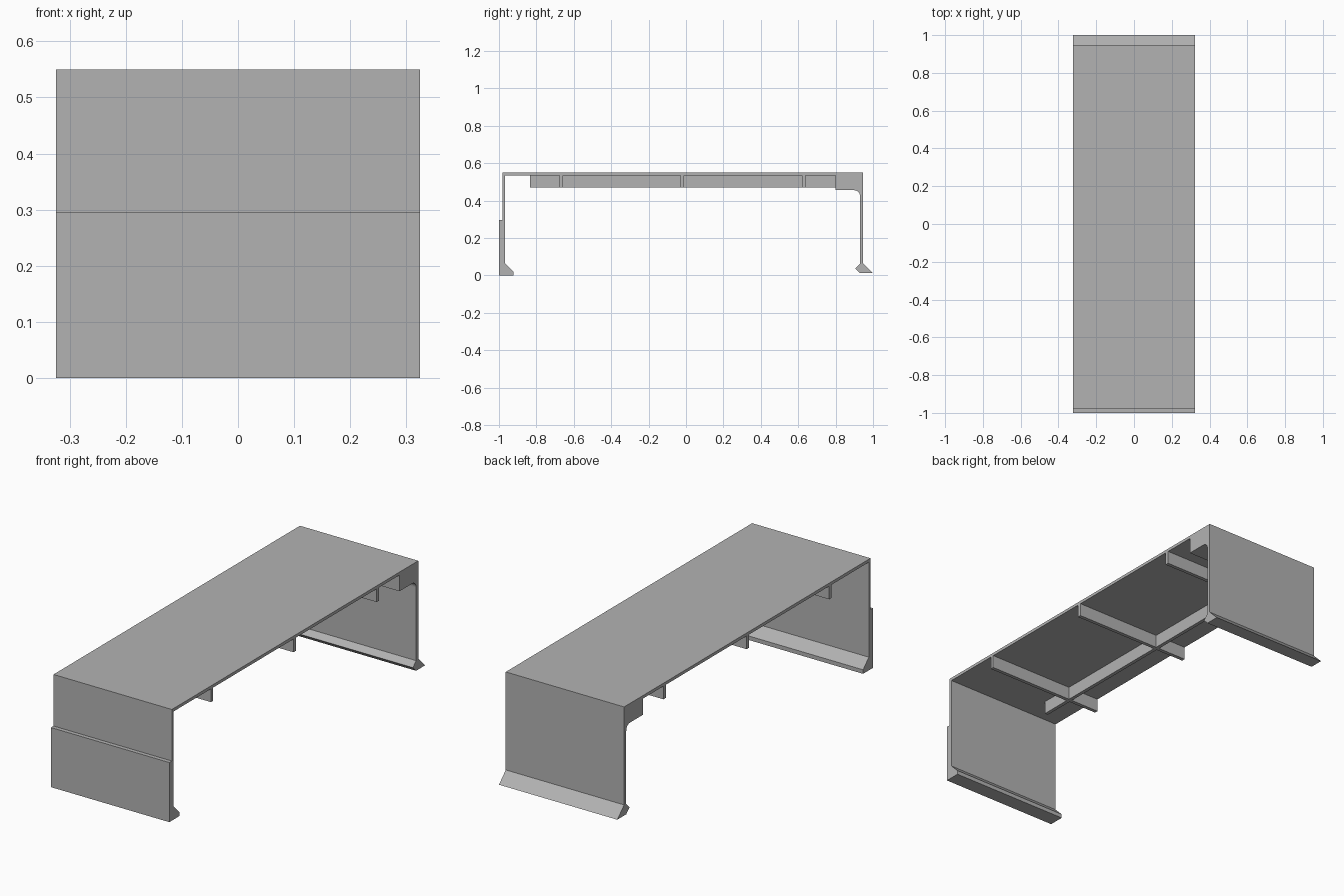
import bpy, bmesh, math

cube = bpy.data.objects.get("Cube")
if cube:
    bpy.data.objects.remove(cube, do_unlink=True)

HALF = 0.324          # half width of the body
TOP, UNDER = 0.55, 0.535
RIB_LOW = 0.47

grey = bpy.data.materials.new("plain grey")
grey.use_nodes = True
colour = (0.45, 0.45, 0.45, 1)
grey.diffuse_color = colour
grey.node_tree.nodes["Principled BSDF"].inputs["Base Color"].default_value = colour


def extrude_profile(name, profile, x0=-HALF, x1=HALF):
    """Extrude a closed (y, z) outline along x."""
    bm = bmesh.new()
    face = bm.faces.new([bm.verts.new((x0, y, z)) for y, z in profile])
    moved = bmesh.ops.extrude_face_region(bm, geom=[face])["geom"]
    bmesh.ops.translate(bm, vec=(x1 - x0, 0, 0),
                        verts=[v for v in moved if isinstance(v, bmesh.types.BMVert)])
    bmesh.ops.recalc_face_normals(bm, faces=bm.faces)
    mesh = bpy.data.meshes.new(name)
    bm.to_mesh(mesh)
    bm.free()
    mesh.materials.append(grey)
    obj = bpy.data.objects.new(name, mesh)
    bpy.context.collection.objects.link(obj)
    return obj


def box(name, y0, y1, z0, z1, x0=-HALF, x1=HALF):
    return extrude_profile(name, [(y0, z0), (y1, z0), (y1, z1), (y0, z1)], x0, x1)


# Rounded inner corner where the rear wall meets its thick header
R = 0.03
fillet = [(0.90 + R * math.sin(a), 0.425 + R * math.cos(a))
          for a in (math.pi / 2 * i / 8 for i in range(9))]

# Shell: thin deck, front wall with thick lower panel and foot, rear wall with splayed foot
shell = [(-0.98, TOP), (-0.98, 0.295), (-1, 0.295), (-1, 0), (-0.922, 0),
         (-0.922, 0.02), (-0.967, 0.065), (-0.967, UNDER),
         (0.80, UNDER), (0.80, 0.455)]
shell += fillet
shell += [(0.93, 0.062), (0.905, 0.037), (0.93, 0.012), (1, 0.012),
          (0.947, 0.065), (0.947, TOP)]
extrude_profile("deck_and_end_walls", shell)

# Cross ribs under the deck
for label, y in (("front", -0.666), ("middle", -0.02), ("rear", 0.63)):
    box(label + "_cross_rib", y - 0.009, y + 0.009, RIB_LOW, UNDER)

# Lengthwise rib, set off to one side
box("long_rib", -0.835, 0.80, RIB_LOW, UNDER, -0.165, -0.147)
